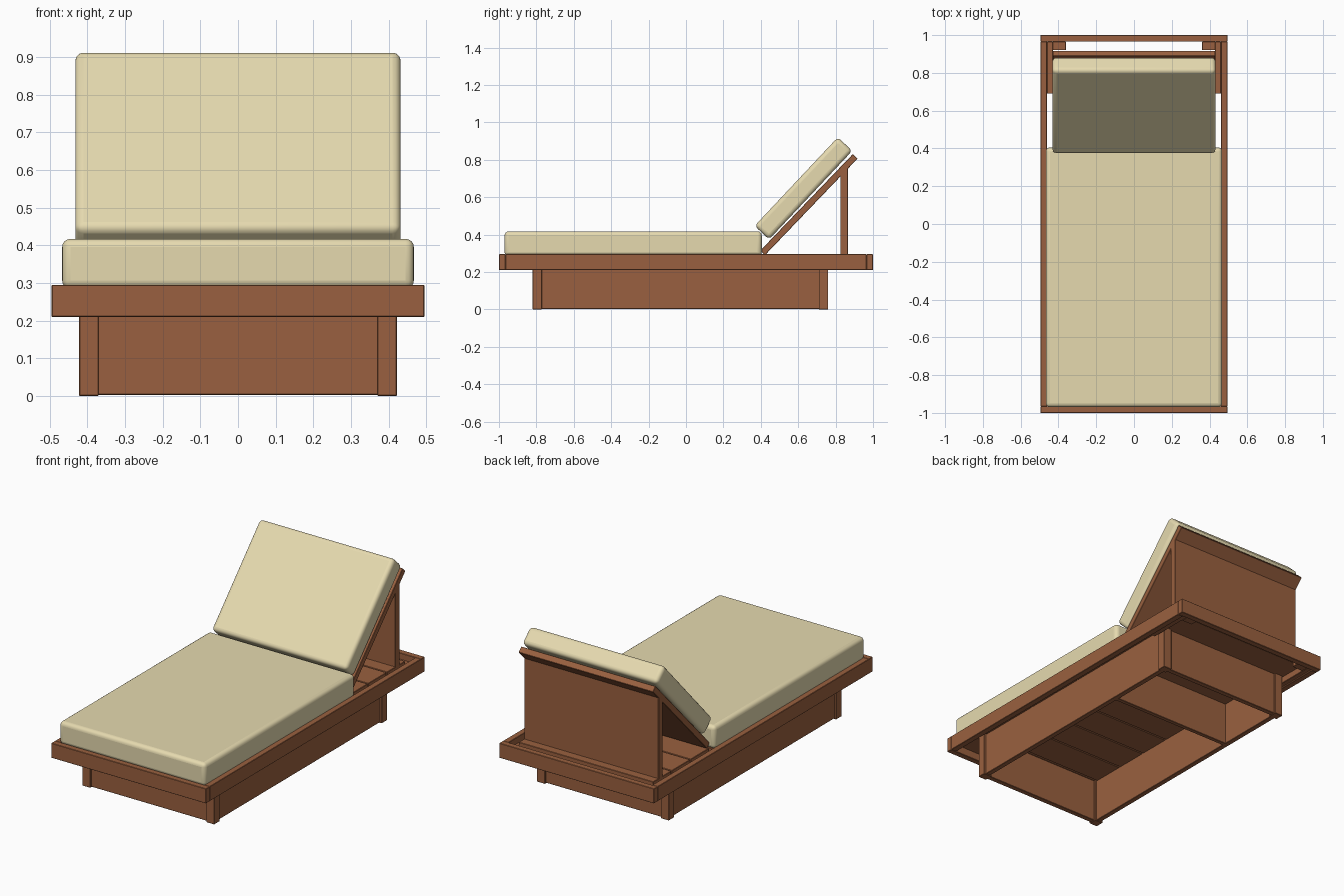
import bpy
import math

cube = bpy.data.objects.get("Cube")
if cube:
    bpy.data.objects.remove(cube, do_unlink=True)


def material(name, colour):
    mat = bpy.data.materials.new(name)
    mat.use_nodes = True
    mat.diffuse_color = (*colour, 1)
    mat.node_tree.nodes["Principled BSDF"].inputs["Base Color"].default_value = (*colour, 1)
    return mat


wood = material("warm wood", (0.322, 0.118, 0.05))
fabric = material("cream fabric", (0.79, 0.70, 0.43))


def box(name, x, y, z, mat=wood, tilt=0, bevel=0.002, segments=1):
    """Box from three (low, high) ranges, tilted about its own centre."""
    spans = (x, y, z)
    bpy.ops.mesh.primitive_cube_add(size=1, location=[(a + b) / 2 for a, b in spans])
    ob = bpy.context.object
    ob.name = name
    ob.scale = [b - a for a, b in spans]
    bpy.ops.object.transform_apply(location=False, rotation=False, scale=True)
    ob.rotation_euler.x = tilt
    ob.data.materials.append(mat)
    mod = ob.modifiers.new("soft edges", 'BEVEL')
    mod.width = bevel
    mod.segments = segments
    return ob


def cushion(name, x, y, z, tilt=0):
    box(name, x, y, z, fabric, tilt, bevel=0.022, segments=4)
    bpy.ops.object.shade_smooth_by_angle(angle=math.radians(40))


def tilted(centre, length, thickness):
    """Ranges in y and z for a slab that will be tilted about its centre."""
    cy, cz = centre
    return ((cy - length / 2, cy + length / 2), (cz - thickness / 2, cz + thickness / 2))


def slats(name, half_width, start, end, count):
    """Row of cross boards with narrow gaps."""
    pitch = (end - start) / count
    for i in range(count):
        y0 = start + i * pitch
        box(name, (-half_width, half_width), (y0, y0 + pitch - 0.006), (0.25, 0.285))


# Outer frame
FRAME_Z = (0.21, 0.295)
for side, s in (("left", 1), ("right", -1)):
    box(side + "_rail", sorted((s * 0.46, s * 0.495)), (-0.965, 0.965), FRAME_Z)
    box(side + "_cleat", sorted((s * 0.43, s * 0.46)), (0.69, 0.965), (0.215, 0.26))
    box(side + "_corner_block", sorted((s * 0.36, s * 0.43)), (0.92, 0.965), (0.215, 0.26))
box("front_rail", (-0.495, 0.495), (-1, -0.965), FRAME_Z)
box("back_rail", (-0.495, 0.495), (0.965, 1), FRAME_Z)

# Slats under the seat and under the reclined back
slats("seat_slat", 0.46, -0.962, 0.405, 7)
slats("rear_slat", 0.43, 0.405, 0.92, 3)

# Plinth with corner legs and inset panels
for side, s in (("left", 1), ("right", -1)):
    for end, y in (("front", (-0.82, -0.77)), ("back", (0.71, 0.76))):
        box(end + "_" + side + "_leg", sorted((s * 0.37, s * 0.422)), y, (0, 0.255))
    box(side + "_base_panel", sorted((s * 0.38, s * 0.41)), (-0.78, 0.72), (0.003, 0.255))
for name, y in (("front_base_panel", (-0.81, -0.78)), ("back_base_panel", (0.72, 0.75)),
                ("inner_base_panel", (0.3, 0.325))):
    box(name, (-0.385, 0.385), y, (0.003, 0.255))

# Reclined back and its upright support
box("back_board", (-0.43, 0.43), *tilted((0.657, 0.56), 0.715, 0.035), tilt=math.radians(46.2))
box("back_support", (-0.43, 0.43), (0.825, 0.865), (0.25, 0.755))

# Cushions
cushion("seat_cushion", (-0.467, 0.467), (-0.97, 0.405), (0.285, 0.417))
cushion("back_cushion", (-0.432, 0.432), *tilted((0.628, 0.647), 0.65, 0.106),
        tilt=math.radians(46.8))
